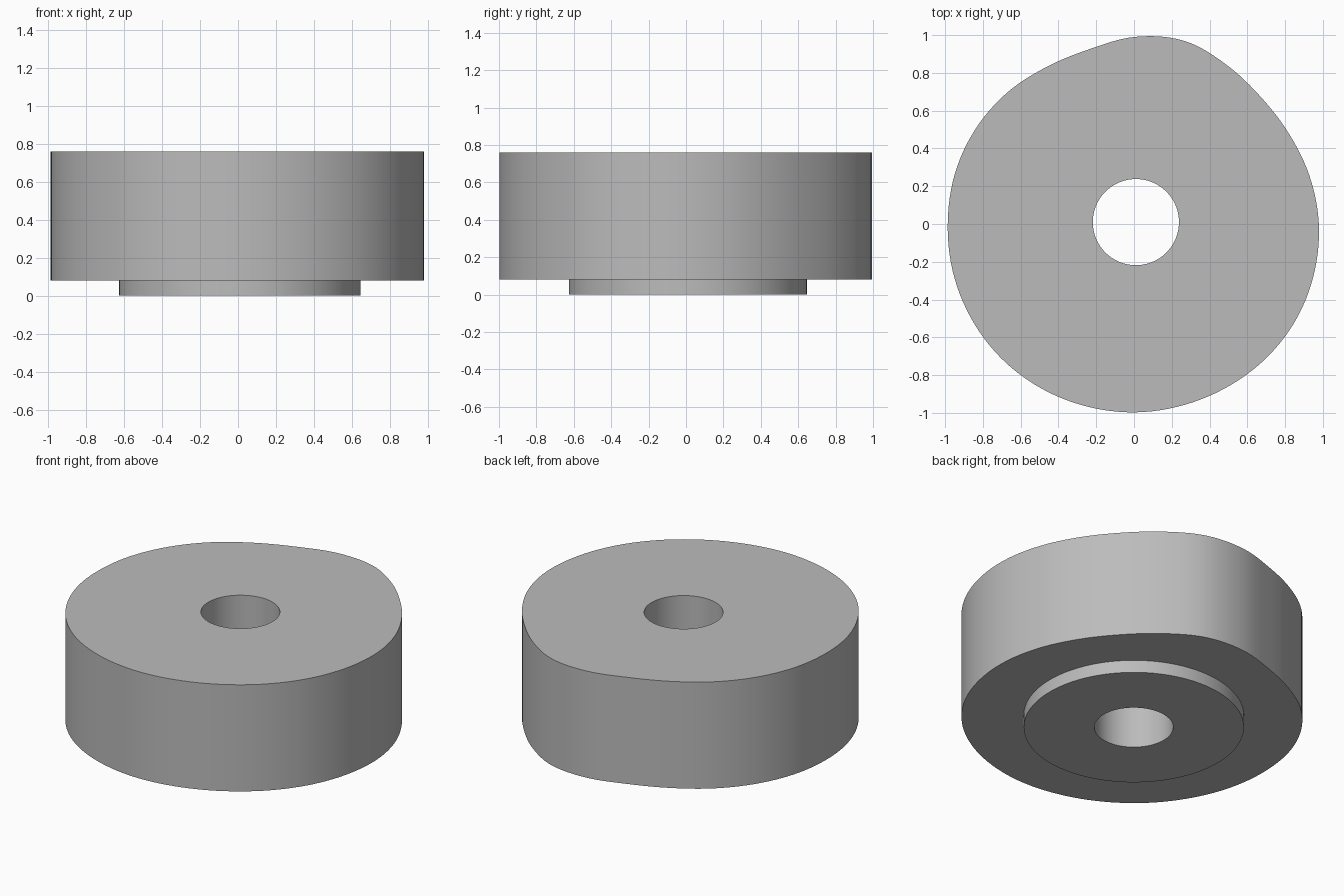
import bpy, bmesh, math

cube = bpy.data.objects.get("Cube")
if cube:
    bpy.data.objects.remove(cube, do_unlink=True)

STEPS = 144                     # sides around the axis
AXIS = 0.01                     # bore axis offset in x and y
BORE, BOSS = 0.228, 0.636       # radii
BOSS_TOP, BODY_TOP = 0.08, 0.76

# Cam radius every 15 degrees, counterclockwise from +x
CAM = [.968, .951, .936, .936, .961, .993, .981, .948, .948, .967, .982, .992,
       .996, 1.004, 1.01, 1.014, 1.013, 1.01, 1.007, 1.001, .998, .997, .992, .981]


def cam_radius(t):
    """Smooth periodic interpolation of the cam radii, t from 0 to 1."""
    n = len(CAM)
    i = int(t * n)
    f = t * n - i
    a, b, c, d = (CAM[(i + k) % n] for k in (-1, 0, 1, 2))
    return b + f / 2 * (c - a + f * (2 * a - 5 * b + 4 * c - d + f * (3 * (b - c) + d - a)))


def add_ring(bm, radius, z):
    ring = []
    for i in range(STEPS):
        t = i / STEPS
        r = radius(t) if callable(radius) else radius
        ang = math.tau * t
        ring.append(bm.verts.new((AXIS + r * math.cos(ang), AXIS + r * math.sin(ang), z)))
    return ring


# Steel material
steel = bpy.data.materials.new("grey steel")
steel.use_nodes = True
colour = (0.5, 0.5, 0.5, 1)
steel.diffuse_color = colour
steel.node_tree.nodes["Principled BSDF"].inputs["Base Color"].default_value = colour

# Cam disc with boss underneath and through bore, as one closed loft of rings
bm = bmesh.new()
rings = [add_ring(bm, r, z) for r, z in (
    (BORE, 0), (BOSS, 0), (BOSS, BOSS_TOP), (cam_radius, BOSS_TOP),
    (cam_radius, BODY_TOP), (BORE, BODY_TOP))]
for k, low in enumerate(rings):
    high = rings[(k + 1) % len(rings)]
    for i in range(STEPS):
        j = (i + 1) % STEPS
        bm.faces.new((low[i], low[j], high[j], high[i]))
bmesh.ops.recalc_face_normals(bm, faces=bm.faces)
mesh = bpy.data.meshes.new("cam_disc")
bm.to_mesh(mesh)
bm.free()
mesh.materials.append(steel)
cam = bpy.data.objects.new("cam_disc", mesh)
bpy.context.collection.objects.link(cam)

# Smooth walls, sharp rims
bpy.ops.object.select_all(action='DESELECT')
bpy.context.view_layer.objects.active = cam
cam.select_set(True)
bpy.ops.object.shade_smooth_by_angle(angle=math.radians(30))
